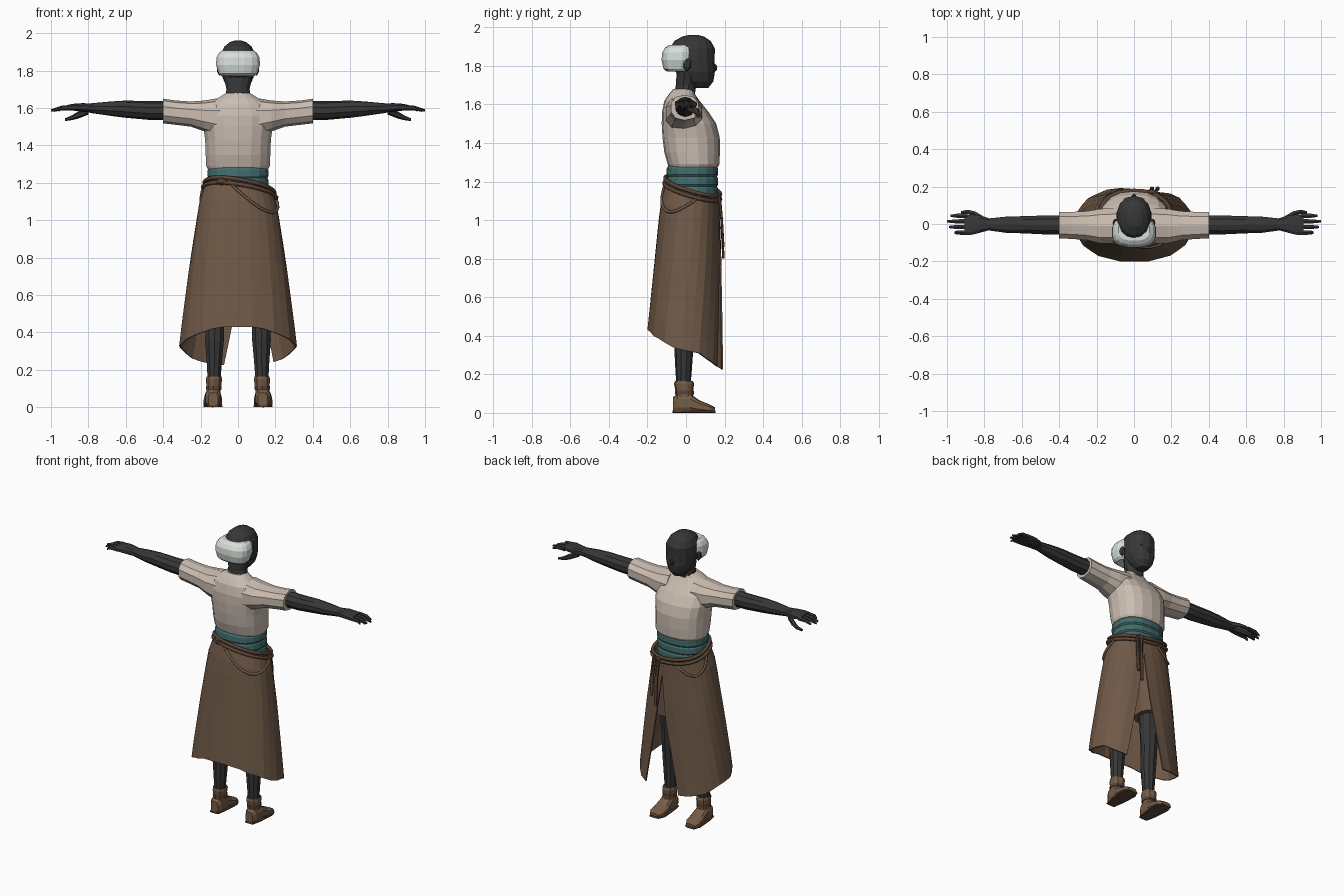
import bpy, bmesh, math
from mathutils import Vector

cube = bpy.data.objects.get("Cube")
if cube:
    bpy.data.objects.remove(cube)


def material(name, r, g, b):
    m = bpy.data.materials.new(name)
    m.use_nodes = True
    m.diffuse_color = (r, g, b, 1)
    m.node_tree.nodes["Principled BSDF"].inputs["Base Color"].default_value = (r, g, b, 1)
    return m


SKIN = material("charcoal skin", .038, .038, .038)
HAIR = material("pale hair", .68, .74, .70)
SHIRT = material("cream cloth", .60, .51, .44)
TEAL = material("teal sash", .055, .15, .15)
SKIRT = material("brown cloth", .16, .10, .064)
ROPE = material("dark brown cord", .105, .06, .038)
BOOT = material("boot leather", .18, .108, .062)


def finish(name, bm, mat, mirror=False):
    bmesh.ops.recalc_face_normals(bm, faces=bm.faces)
    me = bpy.data.meshes.new(name)
    bm.to_mesh(me)
    bm.free()
    me.materials.append(mat)
    ob = bpy.data.objects.new(name, me)
    bpy.context.collection.objects.link(ob)
    if mirror:
        ob.modifiers.new("Mirror", 'MIRROR').use_mirror_merge = False
    return ob


def loft(name, axis, rings, mat, n=12, p=1.0, mirror=False):
    """Skin superellipse rings (position, u0, u1, v0, v1) along an axis."""
    bm = bmesh.new()
    rows = []
    for t, u0, u1, v0, v1 in rings:
        row = []
        for i in range(n):
            a = math.tau * (i + .5) / n
            c, s = math.cos(a), math.sin(a)
            u = (u0 + u1) / 2 + (u1 - u0) / 2 * math.copysign(abs(c) ** p, c)
            v = (v0 + v1) / 2 + (v1 - v0) / 2 * math.copysign(abs(s) ** p, s)
            co = {'X': (t, u, v), 'Y': (u, t, v), 'Z': (u, v, t)}[axis]
            row.append(bm.verts.new(co))
        rows.append(row)
    for a, b in zip(rows, rows[1:]):
        for i in range(n):
            j = (i + 1) % n
            bm.faces.new((a[i], a[j], b[j], b[i]))
    bm.faces.new(rows[0])
    bm.faces.new(rows[-1])
    return finish(name, bm, mat, mirror)


def upright(name, rings, mat, n=12, p=1.0):
    """Loft centred on x, from (z, half width, back y, front y)."""
    return loft(name, 'Z', [(z, -h, h, a, b) for z, h, a, b in rings], mat, n, p)


def blob(name, center, size, mat, mirror=False):
    bm = bmesh.new()
    bmesh.ops.create_icosphere(bm, subdivisions=1, radius=1)
    for v in bm.verts:
        v.co = Vector(a * b + c for a, b, c in zip(v.co, size, center))
    return finish(name, bm, mat, mirror)


def cord(name, points, radius, mat, closed=False):
    cu = bpy.data.curves.new(name, 'CURVE')
    cu.dimensions = '3D'
    cu.bevel_depth = radius
    cu.bevel_resolution = 1
    cu.use_fill_caps = True
    sp = cu.splines.new('POLY')
    sp.points.add(len(points) - 1)
    for q, co in zip(sp.points, points):
        q.co = (*co, 1)
    sp.use_cyclic_u = closed
    cu.materials.append(mat)
    ob = bpy.data.objects.new(name, cu)
    bpy.context.collection.objects.link(ob)


def interp(table, x):
    """Piecewise linear lookup in ascending (key, values...) rows."""
    x = min(max(x, table[0][0]), table[-1][0])
    for a, b in zip(table, table[1:]):
        if x <= b[0]:
            f = (x - a[0]) / (b[0] - a[0])
            return [p + (q - p) * f for p, q in zip(a[1:], b[1:])]


# Head, neck and face
upright("neck", [(1.60, .08, -.07, .04), (1.70, .064, -.055, .055), (1.77, .08, -.05, .07)], SKIN)
upright("head", [(1.685, .035, .04, .115), (1.72, .066, -.01, .142), (1.77, .087, -.055, .15),
                 (1.83, .095, -.085, .148), (1.89, .094, -.085, .15), (1.93, .073, -.06, .128),
                 (1.952, .045, -.02, .095), (1.96, .02, .01, .065)], SKIN, 14, .9)
blob("nose", (0, .148, 1.79), (.014, .014, .024), SKIN)
blob("ears", (.1, .005, 1.81), (.016, .024, .038), SKIN, True)
loft("eyes", 'Y', [(.130, .022, .058, 1.812, 1.824), (.137, .022, .058, 1.812, 1.824)], TEAL, 8, mirror=True)

# Hair wrapped around the back of the head
upright("hair", [(1.770, .088, -.10, .0), (1.785, .105, -.118, .02), (1.83, .119, -.128, .04),
                 (1.87, .117, -.125, .042), (1.895, .103, -.11, .04), (1.908, .085, -.09, .03)],
        HAIR, 16, .75)

# Shirt body and sleeves
upright("shirt", [(1.275, .165, -.09, .165), (1.29, .172, -.095, .173), (1.35, .175, -.112, .176),
                  (1.43, .178, -.122, .175), (1.50, .188, -.126, .157), (1.56, .19, -.125, .118),
                  (1.62, .155, -.112, .07), (1.655, .105, -.088, .045), (1.68, .066, -.066, .04)],
        SHIRT, 18, .85)
loft("sleeves", 'X', [(.09, -.11, .09, 1.44, 1.655), (.18, -.108, .085, 1.475, 1.64),
                      (.25, -.09, .072, 1.50, 1.635), (.33, -.083, .068, 1.51, 1.64),
                      (.40, -.08, .067, 1.518, 1.65)], SHIRT, 10, .85, True)

# Arms, palms, fingers and thumbs
loft("arms", 'X', [(.36, -.058, .05, 1.535, 1.638), (.48, -.058, .048, 1.537, 1.637),
                   (.60, -.052, .044, 1.548, 1.640), (.68, -.05, .042, 1.558, 1.635),
                   (.79, -.034, .03, 1.574, 1.625)], SKIN, 10, mirror=True)
loft("palms", 'X', [(.77, -.033, .03, 1.575, 1.624), (.83, -.05, .05, 1.58, 1.626),
                    (.87, -.06, .052, 1.585, 1.624), (.905, -.06, .048, 1.588, 1.618)],
     SKIN, 10, .7, True)
for i, tip in enumerate((.96, .99, 1.0, .98)):
    y = -.046 + .03 * i
    loft("finger", 'X', [(.89, y - .014, y + .014, 1.588, 1.617),
                         (.945, y - .013, y + .013, 1.588, 1.612),
                         (tip, y - .007, y + .007, 1.580, 1.593)], SKIN, 6, mirror=True)
loft("thumbs", 'X', [(.80, .0, .04, 1.565, 1.60), (.85, .035, .07, 1.545, 1.585),
                     (.89, .052, .078, 1.535, 1.56), (.925, .052, .07, 1.53, 1.545)],
     SKIN, 6, mirror=True)

# Sash made of overlapping wraps
for i in range(3):
    z = 1.12 + .052 * i
    upright("sash_wrap", [(z, .158, -.095, .158), (z + .012, .166, -.102, .167),
                          (z + .045, .164, -.10, .166), (z + .06, .156, -.092, .158)], TEAL, 18, .85)

# Wrap skirt: open at the front, long at the front corners
PROFILE = [(.22, .325, -.21, .196), (.43, .30, -.20, .19), (.80, .252, -.162, .183),
           (1.0, .222, -.142, .176), (1.10, .207, -.13, .172), (1.15, .19, -.114, .172),
           (1.22, .168, -.102, .17)]
HEM = [(-.2, .43), (-.17, .40), (-.06, .335), (.07, .31), (.15, .25), (.19, .225)]


def around(phi, z, out=0.0):
    """Point on the skirt surface; phi is zero at +y and grows towards +x."""
    h, back, front = interp(PROFILE, z)
    c, s = math.cos(phi), math.sin(phi)
    return Vector(((h + out) * math.copysign(abs(s) ** .9, s),
                   (back + front) / 2 + ((front - back) / 2 + out) * math.copysign(abs(c) ** .9, c), z))


def waist(phi):
    p = around(phi, 1.17)
    return 1.165 - .3 * (p.y - .03) - .15 * p.x


bm = bmesh.new()
COLS, ROWS = 26, 8
grid = []
for r in range(ROWS + 1):
    t = r / ROWS
    start, end = .2 + .4 * t, math.tau + .3 - .5 * t
    row = []
    for c in range(COLS + 1):
        phi = start + (end - start) * c / COLS
        low = interp(HEM, around(phi, .3).y)[0]
        top = waist(phi)
        row.append(bm.verts.new(around(phi, top + (low - top) * t, .004 * (c % 2) * t)))
    grid.append(row)
for a, b in zip(grid, grid[1:]):
    for i in range(COLS):
        bm.faces.new((a[i], a[i + 1], b[i + 1], b[i]))
skirt = finish("wrap_skirt", bm, SKIRT)
skirt.modifiers.new("Solidify", 'SOLIDIFY').thickness = .008

# Cord belt, slack loops, knots and hanging ties
for lift in (-.014, .012):
    ring = [math.tau * i / 28 for i in range(28)]
    cord("belt", [around(a, waist(a) + lift, .006) for a in ring], .011, ROPE, True)
for name, a0, a1, drop in (("front_slack", -.1, -1.6, .11), ("back_slack", 3.4, 1.3, .13)):
    pts = []
    for i in range(11):
        a = a0 + (a1 - a0) * i / 10
        pts.append(around(a, waist(a) - drop * math.sin(math.pi * i / 10), .004))
    cord(name, pts, .008, SKIRT)
blob("front_knot", around(.4, 1.12, .006), (.032, .02, .026), ROPE)
blob("back_knot", around(3.6, 1.21, .008), (.035, .02, .024), ROPE)
for x, low in ((.095, .80), (.125, .86)):
    loft("hanging_tie", 'Z', [(1.12, x - .02, x, .165, .182), (1.0, x - .012, x + .012, .178, .192),
                              (low, x - .01, x + .014, .188, .2)], ROPE, 6)

# Shorts and legs
loft("shorts", 'Z', [(.69, .025, .20, -.085, .105), (.9, .012, .19, -.09, .115),
                     (1.12, .0, .15, -.085, .12)], SKIRT, 12, .85, True)
loft("legs", 'Z', [(.12, .093, .163, -.048, .022), (.22, .086, .168, -.055, .03),
                   (.36, .073, .178, -.062, .04), (.48, .07, .175, -.055, .055),
                   (.72, .05, .18, -.06, .08)], SKIN, 10, mirror=True)

# Boots
loft("boot_feet", 'Y', [(-.068, .105, .16, .0, .08), (-.045, .092, .175, .0, .10),
                        (.02, .09, .178, .0, .10), (.07, .084, .184, .0, .065),
                        (.12, .085, .187, .0, .045), (.15, .105, .17, .003, .03)],
     BOOT, 10, .7, True)
loft("boot_shafts", 'Z', [(.04, .094, .174, -.06, .05), (.10, .09, .17, -.052, .035),
                          (.15, .083, .173, -.062, .042), (.165, .086, .17, -.058, .036)],
     BOOT, 10, .9, True)
loft("boot_straps", 'Z', [(.095, .086, .174, -.058, .042), (.115, .086, .174, -.058, .04)],
     ROPE, 10, .9, True)
loft("boot_soles", 'Y', [(-.07, .1, .165, .0, .012), (.0, .088, .18, .0, .012),
                         (.11, .08, .188, .0, .012), (.153, .1, .172, .0, .012)],
     ROPE, 8, .6, True)
